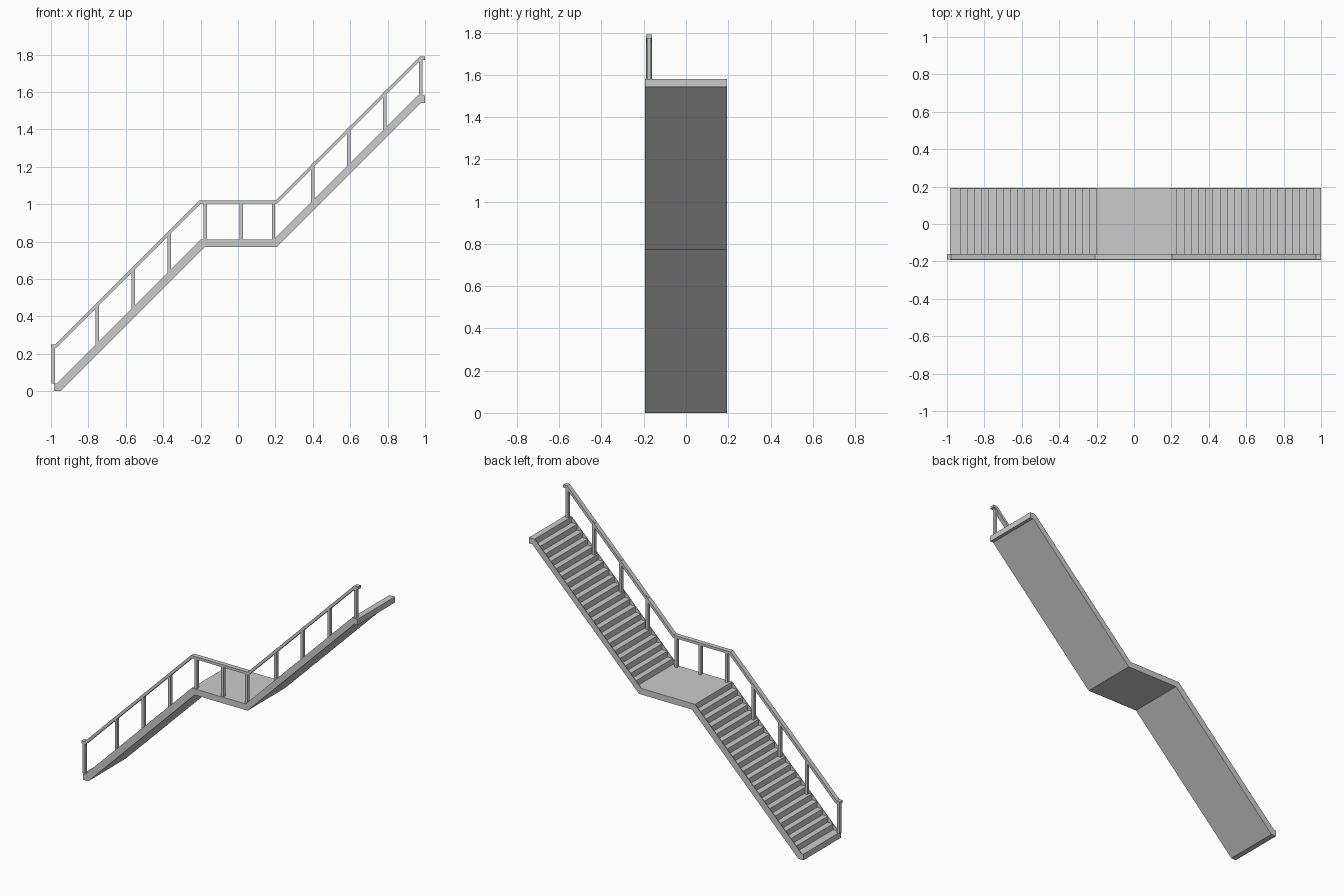
import bpy, bmesh

if "Cube" in bpy.data.objects:
    bpy.data.objects.remove(bpy.data.objects["Cube"])

W = 0.193      # half width of the stair
H = 0.0385     # rise and run of one step
N = 20         # steps per flight


def extrude_profile(name, pts, y0, y1):
    """Solid from an x-z outline, stretched from y0 to y1."""
    bm = bmesh.new()
    face = bm.faces.new([bm.verts.new((x, y0, z)) for x, z in pts])
    res = bmesh.ops.extrude_face_region(bm, geom=[face])
    verts = [v for v in res["geom"] if isinstance(v, bmesh.types.BMVert)]
    bmesh.ops.translate(bm, verts=verts, vec=(0, y1 - y0, 0))
    bmesh.ops.recalc_face_normals(bm, faces=bm.faces)
    mesh = bpy.data.meshes.new(name)
    bm.to_mesh(mesh)
    bm.free()
    obj = bpy.data.objects.new(name, mesh)
    bpy.context.collection.objects.link(obj)
    return obj


def flight(x, z):
    """Zigzag of treads and risers starting at a step tip."""
    pts = [(x, z)]
    for i in range(N):
        pts += [(x + (i + 1) * H, z + i * H), (x + (i + 1) * H, z + (i + 1) * H)]
    return pts


# Underside shared by steps and side plates, from top end to bottom end
underside = [(1.0, 1.58), (1.0, 1.542), (0.977, 1.542), (0.205, 0.77),
             (-0.178, 0.77), (-0.948, 0.0), (-0.985, 0.0)]

# Stepped body with two flights and a landing
steps = [(-0.985, 0.04)] + flight(-0.97, 0.04) + flight(0.19, 0.81)
extrude_profile("steps_and_landing", steps + underside, -W + 0.003, W - 0.003)

# Thin straight-edged side plates
plate = [(-0.985, 0.04), (-0.97, 0.04), (-0.2, 0.81), (0.19, 0.81), (0.96, 1.58)]
for name, y in (("front_side_plate", -W), ("back_side_plate", W - 0.003)):
    extrude_profile(name, plate + underside, y, y + 0.003)

# Handrail following the stair
rail = [(-1.0, 0.25), (-0.978, 0.25), (-0.208, 1.02), (0.202, 1.02),
        (0.972, 1.79), (1.0, 1.79), (1.0, 1.772), (0.979, 1.772),
        (0.209, 1.003), (-0.2, 1.003), (-0.97, 0.233), (-1.0, 0.233)]
extrude_profile("handrail", rail, -0.19, -0.16)


# Posts: centre, foot height, head height
def stair_top(x):
    if x < -0.2:
        return max(x + 1.01, 0.04)
    return 0.81 if x < 0.2 else min(x + 0.62, 1.58)


for x in (-0.987, -0.753, -0.56, -0.367, -0.175, 0.017, 0.19, 0.4, 0.592, 0.785, 0.977):
    r = 0.009
    foot = stair_top(x) - (0 if x < -0.9 else 0.03)
    lo, hi = stair_top(x - r) + 0.2, stair_top(x + r) + 0.2
    extrude_profile("rail_post", [(x - r, foot), (x + r, foot), (x + r, hi), (x - r, lo)],
                    -0.185, -0.165)
